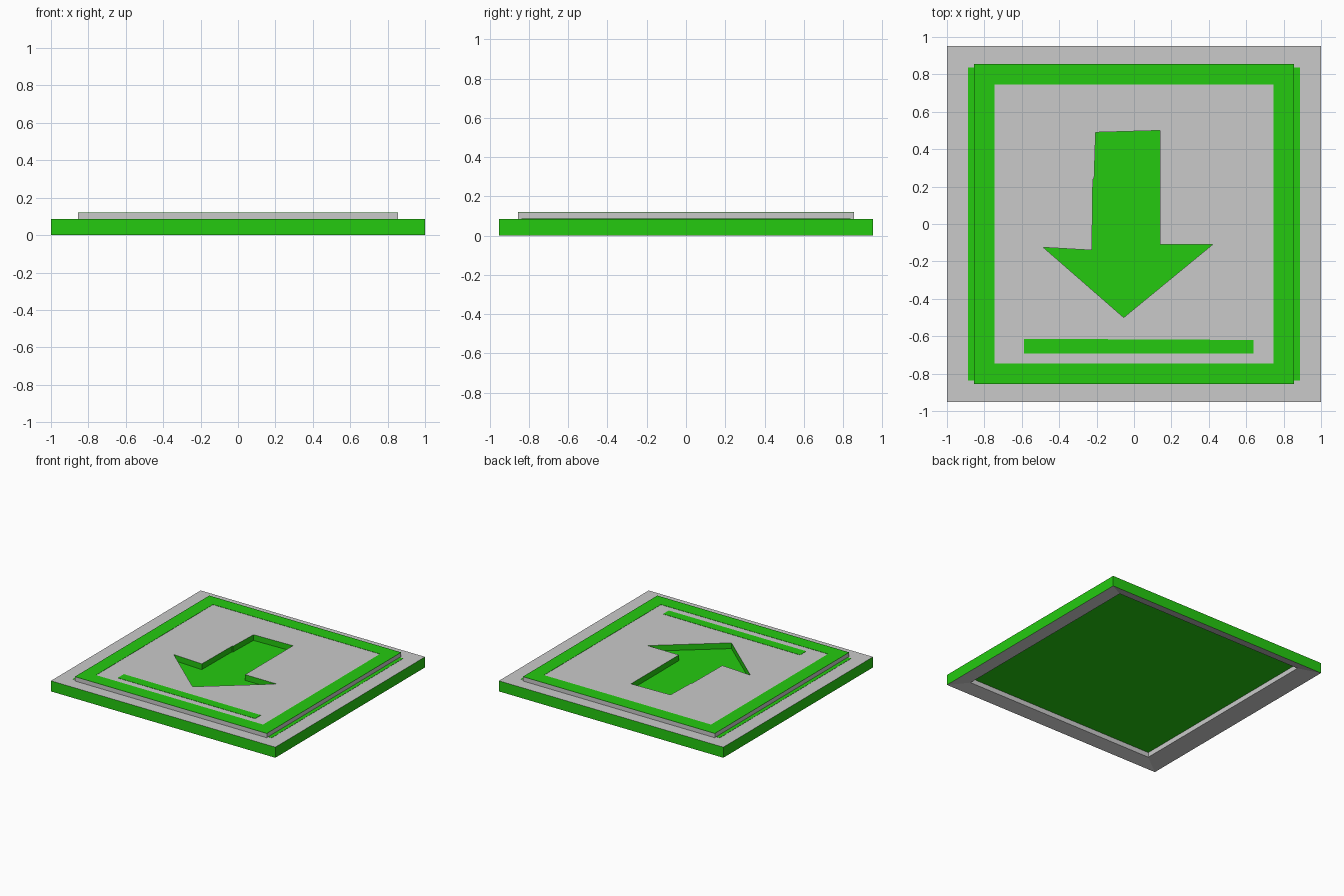
import bpy
import bmesh

cube = bpy.data.objects.get("Cube")
if cube:
    bpy.data.objects.remove(cube)


def make_material(name, rgb):
    mat = bpy.data.materials.new(name)
    mat.use_nodes = True
    mat.diffuse_color = (*rgb, 1)
    mat.node_tree.nodes["Principled BSDF"].inputs["Base Color"].default_value = (*rgb, 1)
    return mat


GREY = make_material("light_grey", (0.59, 0.59, 0.59))
GREEN = make_material("bright_green", (0.018, 0.59, 0.005))


def rect(x, y):
    return [(-x, -y), (x, -y), (x, y), (-x, y)]


def finish(bm, name, mats):
    bmesh.ops.recalc_face_normals(bm, faces=bm.faces)
    mesh = bpy.data.meshes.new(name)
    bm.to_mesh(mesh)
    bm.free()
    for mat in mats:
        mesh.materials.append(mat)
    obj = bpy.data.objects.new(name, mesh)
    bpy.context.collection.objects.link(obj)
    return obj


def band(bm, low, high, index=0):
    """Join two closed loops of vertices with quads."""
    n = len(low)
    for i in range(n):
        j = (i + 1) % n
        bm.faces.new((low[i], low[j], high[j], high[i])).material_index = index


def slab(name, outline, z0, z1, mats, hole=None):
    """Flat slab with an optional hole; hole walls use the last material."""
    bm = bmesh.new()
    caps = {z0: [], z1: []}
    for k, loop in enumerate([outline] + ([hole] if hole else [])):
        rings = []
        for z in (z0, z1):
            ring = [bm.verts.new((x, y, z)) for x, y in loop]
            caps[z] += [bm.edges.new((ring[i - 1], ring[i])) for i in range(len(ring))]
            rings.append(ring)
        band(bm, *rings, index=len(mats) - 1 if k else 0)
    for edges in caps.values():
        bmesh.ops.triangle_fill(bm, edges=edges, use_beauty=True)
    return finish(bm, name, mats)


# Base rim: green outer walls, grey ledge, inner walls and sloped underside
bm = bmesh.new()
section = [(1.0, 0.953, 0.0), (1.0, 0.953, 0.085),
           (0.855, 0.855, 0.085), (0.855, 0.855, 0.03)]
rings = [[bm.verts.new((x, y, z)) for x, y in rect(a, b)] for a, b, z in section]
for i in range(4):
    band(bm, rings[i], rings[(i + 1) % 4], index=1 if i == 0 else 0)
finish(bm, "base_rim", [GREY, GREEN])

# Raised panel with the arrow cut through it
arrow = [(-0.205, 0.49), (0.14, 0.50), (0.14, -0.11), (0.42, -0.11), (-0.055, -0.50),
         (-0.485, -0.125), (-0.225, -0.14), (-0.22, 0.24), (-0.213, 0.24)]
panel = rect(0.855, 0.855)
slab("raised_panel", panel, 0.072, 0.118, [GREY, GREEN], hole=arrow)

# Green floor seen inside the arrow and from below
slab("panel_floor", panel, 0.069, 0.072, [GREEN])

# Green edging that shows beside the panel
slab("side_edging", rect(0.887, 0.838), 0.074, 0.0865, [GREEN], hole=rect(0.82, 0.82))

# Painted border and bar on the panel
slab("panel_border", panel, 0.118, 0.12, [GREEN], hole=rect(0.745, 0.745))
bar = [(-0.587, -0.692), (0.638, -0.692), (0.638, -0.62), (-0.587, -0.614)]
slab("panel_bar", bar, 0.118, 0.12, [GREEN])
